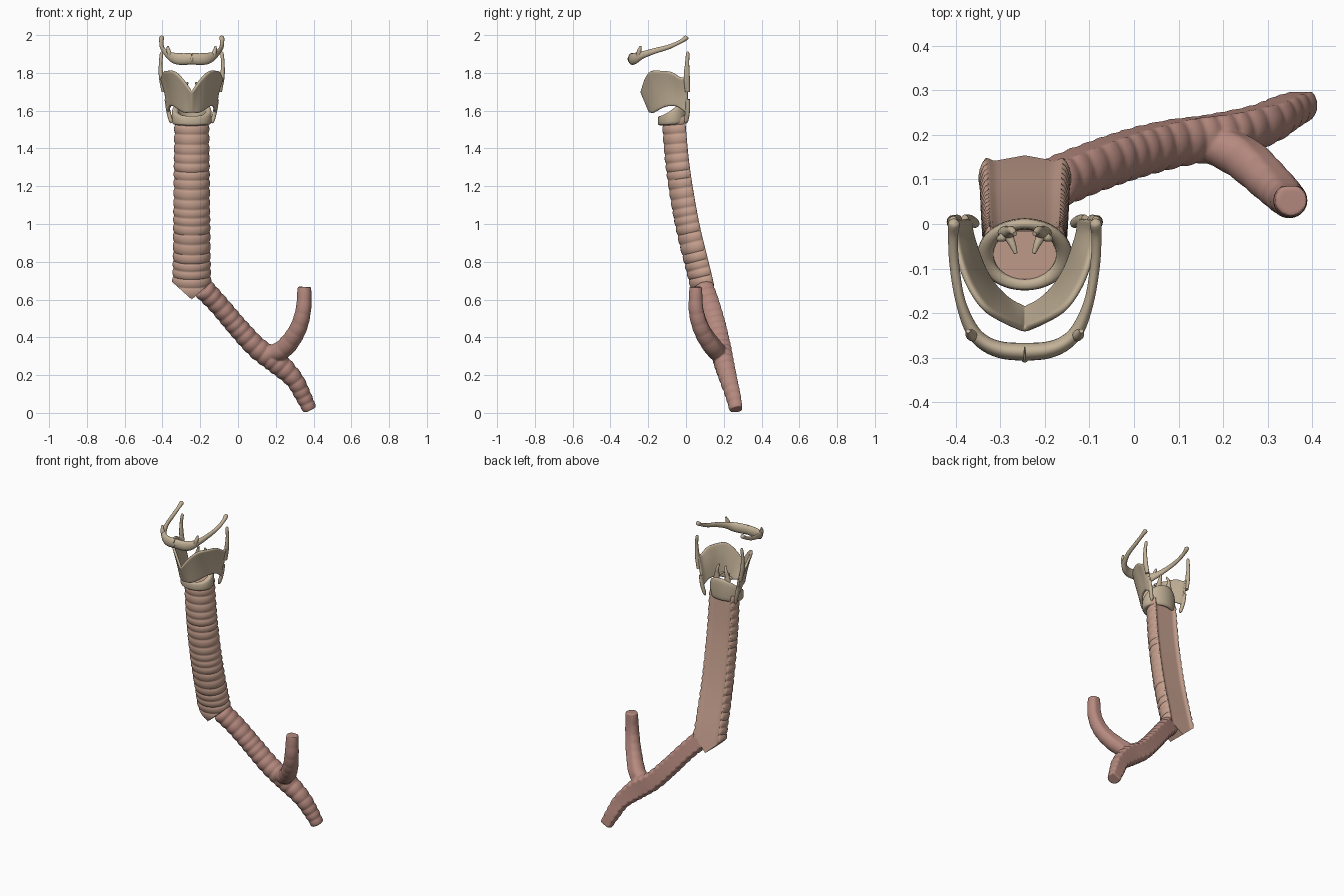
import bpy, bmesh, math
from mathutils import Vector

if "Cube" in bpy.data.objects:
    bpy.data.objects.remove(bpy.data.objects["Cube"])

XM = -0.245  # midline of larynx and windpipe


def material(name, rgb):
    m = bpy.data.materials.new(name)
    m.diffuse_color = (*rgb, 1)
    m.use_nodes = True
    m.node_tree.nodes["Principled BSDF"].inputs["Base Color"].default_value = m.diffuse_color
    return m


CARTILAGE = material("cartilage", (0.54, 0.44, 0.31))
PINK = material("windpipe_pink", (0.56, 0.35, 0.27))
DARK = material("bronchus_pink", (0.46, 0.25, 0.21))


def spline(pts, n):
    """Catmull-Rom through points of any dimension, n + 1 samples."""
    p = [[2 * a - b for a, b in zip(pts[0], pts[1])], *pts,
         [2 * a - b for a, b in zip(pts[-1], pts[-2])]]
    out = []
    for k in range(n + 1):
        f = k / n * (len(pts) - 1)
        i = min(int(f), len(pts) - 2)
        t = f - i
        out.append([0.5 * (2 * b + (c - a) * t + (2 * a - 5 * b + 4 * c - d) * t * t
                           + (3 * b - a - 3 * c + d) * t ** 3)
                    for a, b, c, d in zip(*p[i:i + 4])])
    return out


def oval(a, s):
    return math.cos(a), math.sin(a)


def ringed(pitch, amp, flat, dent=0.0):
    """D-shaped section: ringed in front, flat membrane at the back."""
    def shape(a, s):
        wave = abs(math.sin(math.pi * s / pitch + 0.35 * math.sin(s * 23))) ** 0.6
        u, v = math.cos(a), math.sin(a)
        k = 1 + amp * (wave - 0.6) if v < flat else 1
        if v > flat:
            v = flat - dent * max(0, min(1, (0.82 - abs(u)) / 0.15))
        return u * k, v * k
    return shape


def sweep(bm, pts, n=16, seg=16, shape=oval, ref=(0, 1, 0)):
    """Tube along points (x, y, z, half width, half depth towards ref)."""
    sm = spline(pts, n)
    c = [Vector(q[:3]) for q in sm]
    s, rows = 0, []
    for i, q in enumerate(sm):
        tan = (c[min(i + 1, n)] - c[max(i - 1, 0)]).normalized()
        s += (c[i] - c[i - 1]).length if i else 0
        back = Vector(ref)
        back = (back - tan * back.dot(tan)).normalized()
        side = tan.cross(back)
        row = []
        for j in range(seg):
            u, v = shape(2 * math.pi * j / seg, s)
            row.append(bm.verts.new(c[i] + side * u * q[3] + back * v * q[4]))
        rows.append(row)
    for r0, r1 in zip(rows, rows[1:]):
        for j in range(seg):
            k = (j + 1) % seg
            bm.faces.new((r0[j], r0[k], r1[k], r1[j]))
    bm.faces.new(rows[0])
    bm.faces.new(rows[-1])


def finish(name, bm, mat, x=0.0, mirror=False, angle=50):
    bmesh.ops.recalc_face_normals(bm, faces=bm.faces)
    me = bpy.data.meshes.new(name)
    bm.to_mesh(me)
    bm.free()
    ob = bpy.data.objects.new(name, me)
    bpy.context.collection.objects.link(ob)
    ob.location.x = x
    me.materials.append(mat)
    bpy.ops.object.select_all(action='DESELECT')
    ob.select_set(True)
    bpy.context.view_layer.objects.active = ob
    bpy.ops.object.shade_smooth_by_angle(angle=math.radians(angle))
    if mirror:
        ob.modifiers.new("mirror", 'MIRROR')
    return ob


def tube(name, pts, mat=CARTILAGE, **kw):
    bm = bmesh.new()
    sweep(bm, pts, **kw)
    return finish(name, bm, mat, XM, True, 70)


# Windpipe, cut to a wedge at the lower end
bm = bmesh.new()
sweep(bm, [(0, -0.045, 1.57, 0.09, 0.083), (0, -0.02, 1.3, 0.093, 0.085),
           (0, 0.03, 1.0, 0.096, 0.086), (0, 0.098, 0.72, 0.1, 0.085),
           (0, 0.135, 0.55, 0.112, 0.082)],
      n=220, seg=56, shape=ringed(0.048, 0.075, 0.47, 0.12))
for sgn in (-1, 1):
    bmesh.ops.bisect_plane(bm, geom=bm.verts[:] + bm.edges[:] + bm.faces[:],
                           plane_co=(0, 0, 0.6), plane_no=(sgn * 0.9, 0, 1),
                           clear_inner=True)
    bmesh.ops.holes_fill(bm, edges=[e for e in bm.edges if e.is_boundary])
finish("trachea", bm, PINK, XM)

# Main bronchus with its lower and upper branch, fused
bm = bmesh.new()
sweep(bm, [(-0.185, 0.095, 0.66, 0.056, 0.062), (-0.1, 0.13, 0.57, 0.053, 0.061),
           (0, 0.165, 0.452, 0.054, 0.061), (0.1, 0.19, 0.345, 0.056, 0.06),
           (0.2, 0.205, 0.272, 0.06, 0.058), (0.295, 0.23, 0.18, 0.048, 0.052),
           (0.345, 0.255, 0.09, 0.042, 0.045), (0.38, 0.27, 0.018, 0.036, 0.039)],
      n=170, seg=40, shape=ringed(0.047, 0.13, 0.72))
sweep(bm, [(0.14, 0.19, 0.31, 0.04, 0.04), (0.235, 0.155, 0.335, 0.05, 0.05),
           (0.31, 0.09, 0.43, 0.046, 0.046), (0.345, 0.056, 0.54, 0.041, 0.041),
           (0.352, 0.053, 0.667, 0.036, 0.035)],
      n=70, seg=32, shape=ringed(0.06, 0.05, 0.9))
ob = finish("bronchus", bm, DARK)
m = ob.modifiers.new("fuse", 'REMESH')
m.mode, m.voxel_size, m.use_smooth_shade = 'VOXEL', 0.005, True
m = ob.modifiers.new("soften", 'SMOOTH')
m.factor, m.iterations = 0.5, 3

# Cricoid: signet ring, low in front and tall at the back
bm = bmesh.new()
SEG, PRO, rows = 56, 16, []
for i in range(SEG):
    a = 2 * math.pi * i / SEG
    back = (1 + math.sin(a)) / 2
    top = 1.572 + 0.1 * back ** 1.4
    bot = 1.522 + 0.01 * back
    row = []
    for j in range(PRO):
        b = 2 * math.pi * j / PRO
        cb, sb = math.cos(b), math.sin(b)
        cb = math.copysign(abs(cb) ** 0.6, cb)
        sb = math.copysign(abs(sb) ** 0.6, sb)
        row.append(bm.verts.new(((0.088 + 0.018 * cb) * math.cos(a),
                                 -0.068 + (0.068 + 0.013 * cb) * math.sin(a),
                                 (top + bot) / 2 + (top - bot) / 2 * sb)))
    rows.append(row)
for i in range(SEG):
    for j in range(PRO):
        i2, j2 = (i + 1) % SEG, (j + 1) % PRO
        bm.faces.new((rows[i][j], rows[i2][j], rows[i2][j2], rows[i][j2]))
finish("cricoid_cartilage", bm, CARTILAGE, XM, angle=80)

# Thyroid shield: columns of (top xyz, bottom xyz) from front keel to back edge
cols = [(0, -0.238, 1.70, 0, -0.19, 1.592), (0.045, -0.218, 1.765, 0.035, -0.172, 1.588),
        (0.09, -0.19, 1.808, 0.068, -0.14, 1.605), (0.125, -0.14, 1.812, 0.093, -0.1, 1.622),
        (0.148, -0.08, 1.806, 0.112, -0.05, 1.622), (0.16, -0.025, 1.775, 0.122, -0.015, 1.60),
        (0.162, 0.01, 1.79, 0.123, 0.012, 1.58)]
bm = bmesh.new()
ROWS, grid = 12, []
for q in spline(cols, 30):
    t, b = Vector(q[:3]), Vector(q[3:])
    col = []
    for j in range(ROWS + 1):
        v = b.lerp(t, j / ROWS)
        v.x *= 1 - 0.05 * math.sin(math.pi * j / ROWS)
        col.append(bm.verts.new(v))
    grid.append(col)
for c0, c1 in zip(grid, grid[1:]):
    for j in range(ROWS):
        bm.faces.new((c0[j], c1[j], c1[j + 1], c0[j + 1]))
ob = finish("thyroid_cartilage", bm, CARTILAGE, XM, True)
m = ob.modifiers.new("thickness", 'SOLIDIFY')
m.thickness, m.offset = 0.016, 0
ob.modifiers.new("round", 'SUBSURF').levels = 1
ob.modifiers["round"].render_levels = 1

# Horns of the thyroid shield
tube("thyroid_upper_horns", [(0.15, 0.008, 1.70, 0.01, 0.013), (0.162, 0.004, 1.78, 0.012, 0.016),
                             (0.165, 0.006, 1.85, 0.009, 0.011), (0.16, 0.009, 1.9, 0.009, 0.009),
                             (0.159, 0.01, 1.912, 0.004, 0.004)])
tube("thyroid_lower_horns", [(0.135, 0.008, 1.66, 0.009, 0.013), (0.124, 0.008, 1.6, 0.011, 0.013),
                             (0.112, 0.002, 1.55, 0.01, 0.011), (0.108, -0.002, 1.535, 0.005, 0.005)])

# Arytenoids: upright peaks with forward and sideways processes
tube("arytenoid_peaks", [(0.04, -0.02, 1.655, 0.02, 0.016), (0.036, -0.018, 1.69, 0.014, 0.013),
                         (0.03, -0.014, 1.725, 0.009, 0.009), (0.022, -0.022, 1.75, 0.005, 0.005)])
tube("arytenoid_front_processes", [(0.04, -0.02, 1.675, 0.012, 0.012), (0.028, -0.045, 1.68, 0.008, 0.008),
                                   (0.02, -0.066, 1.682, 0.004, 0.004)], ref=(0, 0, 1))
tube("arytenoid_side_processes", [(0.035, -0.02, 1.67, 0.012, 0.012), (0.05, -0.03, 1.675, 0.01, 0.011),
                                  (0.06, -0.034, 1.67, 0.005, 0.006)], ref=(0, 0, 1))

# Hyoid arch with its small horns
tube("hyoid_bone", [(0, -0.287, 1.875, 0.02, 0.03), (0.05, -0.283, 1.873, 0.019, 0.031),
                    (0.09, -0.267, 1.878, 0.017, 0.029), (0.12, -0.235, 1.893, 0.015, 0.02),
                    (0.145, -0.17, 1.915, 0.011, 0.015), (0.158, -0.09, 1.938, 0.011, 0.012),
                    (0.161, -0.03, 1.965, 0.011, 0.01), (0.159, 0, 1.985, 0.013, 0.013),
                    (0.158, 0.008, 1.991, 0.006, 0.007)], n=48, seg=20, ref=(0, 0, 1))
tube("hyoid_small_horns", [(0.112, -0.25, 1.885, 0.015, 0.015), (0.122, -0.248, 1.915, 0.011, 0.012),
                           (0.127, -0.24, 1.942, 0.005, 0.005)])
tube("hyoid_front_bump", [(0, -0.28, 1.875, 0.014, 0.02), (0, -0.295, 1.872, 0.012, 0.018),
                          (0, -0.308, 1.868, 0.006, 0.008)], ref=(0, 0, 1))
